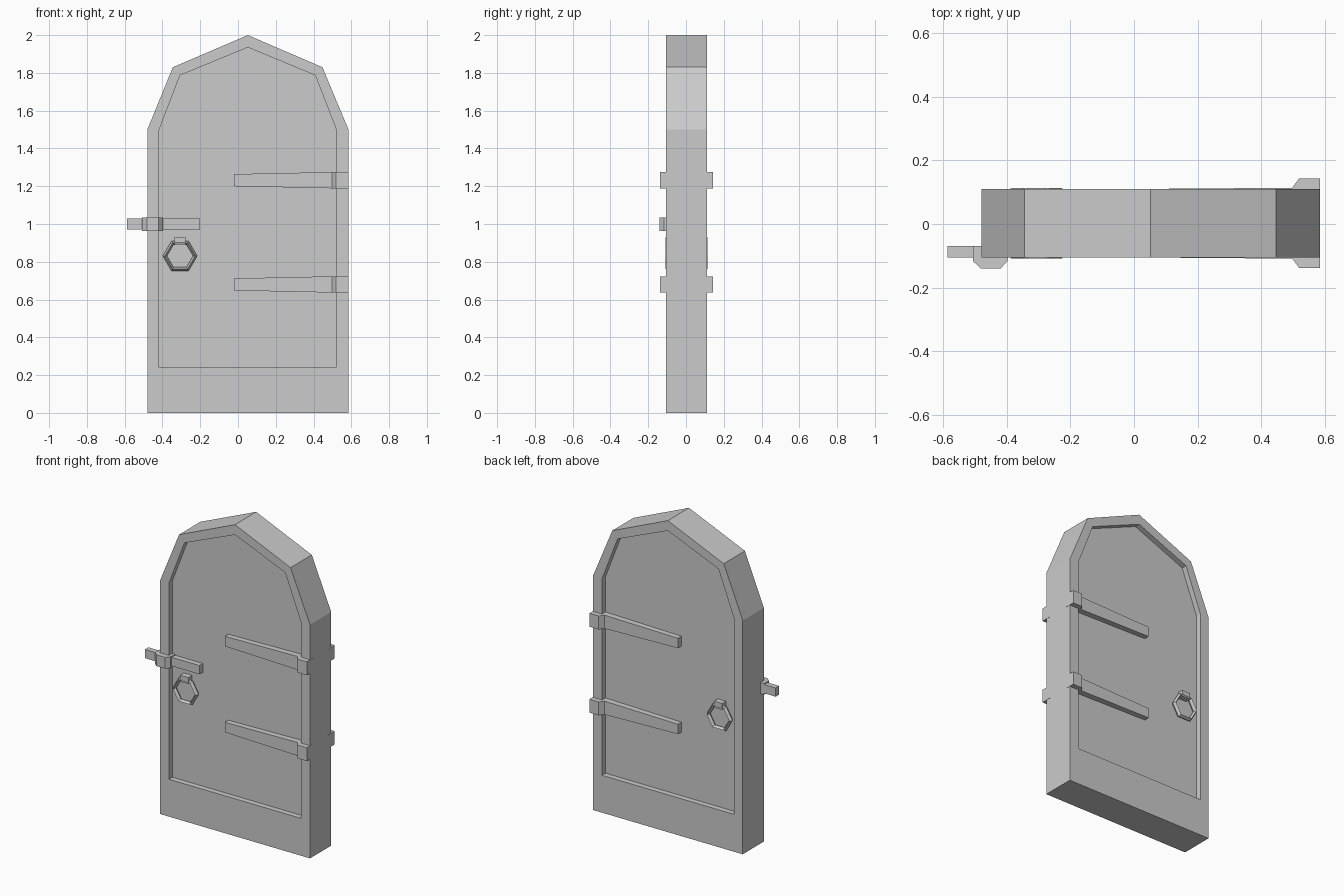
import bpy, bmesh
from math import cos, sin, radians

if "Cube" in bpy.data.objects:
    bpy.data.objects.remove(bpy.data.objects["Cube"])

FRONT, BACK, DEPTH = -0.105, 0.11, 0.035


def loft(name, rings, cap=True, closed=False):
    """Skin a series of equal-length point rings into one solid."""
    bm = bmesh.new()
    vs = [[bm.verts.new(p) for p in r] for r in rings]
    n = len(vs[0])
    pairs = list(zip(vs, vs[1:])) + ([(vs[-1], vs[0])] if closed else [])
    for a, b in pairs:
        for i in range(n):
            j = (i + 1) % n
            bm.faces.new((a[i], a[j], b[j], b[i]))
    if cap:
        bm.faces.new(vs[0])
        bm.faces.new(vs[-1])
    bmesh.ops.recalc_face_normals(bm, faces=bm.faces)
    me = bpy.data.meshes.new(name)
    bm.to_mesh(me)
    bm.free()
    ob = bpy.data.objects.new(name, me)
    bpy.context.collection.objects.link(ob)
    return ob


def box(name, x0, x1, y0, y1, z0, z1):
    ring = [(x0, z0), (x1, z0), (x1, z1), (x0, z1)]
    return loft(name, [[(x, y, z) for x, z in ring] for y in (y0, y1)])


# Door slab with a recessed panel on both faces
outer = [(-.48, 0), (-.48, 1.5), (-.345, 1.83), (.052, 2.0),
         (.447, 1.83), (.585, 1.5), (.585, 0)]
inner = [(-.417, .24), (-.417, 1.5), (-.307, 1.787), (.052, 1.935),
         (.409, 1.787), (.52, 1.5), (.52, .24)]
layers = [(inner, FRONT + DEPTH), (inner, FRONT), (outer, FRONT),
          (outer, BACK), (inner, BACK), (inner, BACK - DEPTH)]
loft("door_slab", [[(x, y, z) for x, z in pts] for pts, y in layers])

# Hinge straps, stepping out over the frame, and pull rings on both faces
for side, face, s in (("front", FRONT, -1), ("back", BACK, 1)):
    base = face - s * (DEPTH + .005)
    for level, z in (("lower", .68), ("upper", 1.232)):
        stations = [(-.02, .0, .032), (.498, .004, .043),
                    (.52, .033, .043), (.586, .033, .043)]
        rings = []
        for x, out, h in stations:
            y = face + s * out
            rings.append([(x, base, z - h), (x, y, z - h),
                          (x, y, z + h), (x, base, z + h)])
        loft(f"{side}_{level}_hinge", rings)

    # Six-sided ring with a square section
    ring = []
    for k in range(6):
        a = radians(60 * k)
        ring.append([(-.307 + r * cos(a), face + s * d, .831 + r * sin(a))
                     for r, d in ((.091, -.014), (.08, .004),
                                  (.069, -.014), (.08, -.03))])
    loft(f"{side}_pull_ring", ring, cap=False, closed=True)
    box(f"{side}_ring_holder", -.336, -.277, base, face + s * .003, .89, .931)

# Sliding latch bar and its chamfered bracket
box("latch_bar", -.588, -.2, -.105, -.07, .972, 1.028)
bracket = [(-.507, -.07), (-.507, -.117), (-.482, -.14), (-.42, -.14),
           (-.398, -.117), (-.398, -.07)]
loft("latch_bracket", [[(x, y, z) for x, y in bracket] for z in (.963, 1.035)])
